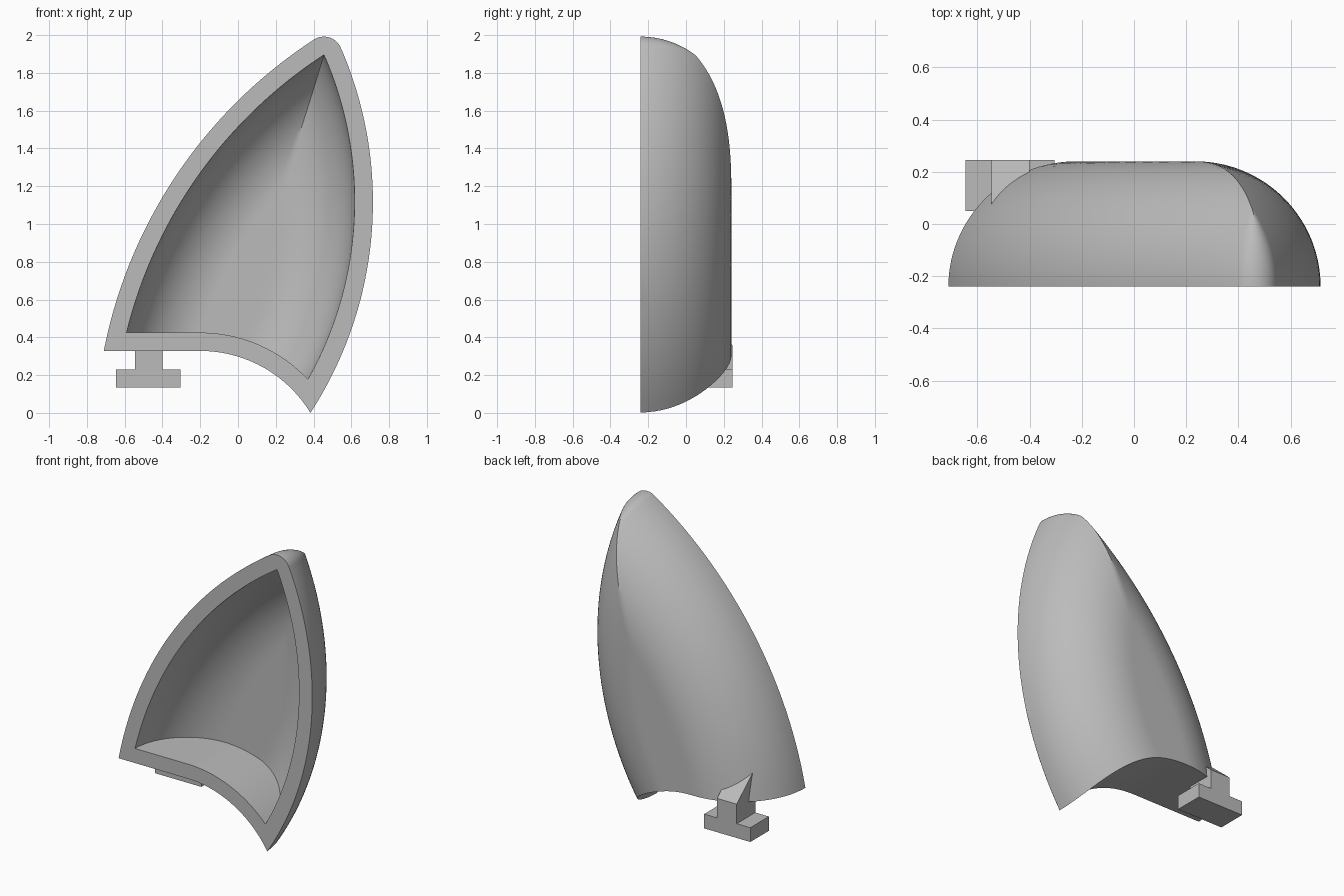
import bpy, bmesh, math
from mathutils import Vector as V

if "Cube" in bpy.data.objects:
    bpy.data.objects.remove(bpy.data.objects["Cube"])

grey = bpy.data.materials.new("plain_grey")
grey.use_nodes = True
grey.diffuse_color = (0.5, 0.5, 0.5, 1)
grey.node_tree.nodes["Principled BSDF"].inputs["Base Color"].default_value = (0.5, 0.5, 0.5, 1)

FRONT, DEPTH, WALL = -0.24, 0.48, 0.097
TIP = V((0.455, 1.895))          # sharp tip of the inner outline (x, z)
COLS, ROWS = 64, 56


def add_object(name, bm, smooth=False):
    bmesh.ops.remove_doubles(bm, verts=bm.verts, dist=1e-5)
    bmesh.ops.recalc_face_normals(bm, faces=bm.faces)
    mesh = bpy.data.meshes.new(name)
    bm.to_mesh(mesh)
    bm.free()
    mesh.materials.append(grey)
    ob = bpy.data.objects.new(name, mesh)
    bpy.context.collection.objects.link(ob)
    if smooth:
        bpy.ops.object.select_all(action="DESELECT")
        ob.select_set(True)
        bpy.context.view_layer.objects.active = ob
        bpy.ops.object.shade_smooth_by_angle(angle=math.radians(35))
    return ob


def circle(foot, radius, side):
    """Centre of the side arc that runs from foot to the tip."""
    along = (TIP - foot) / 2
    out = V((-along.y, along.x)).normalized() * side
    return (foot + TIP) / 2 - out * math.sqrt(radius ** 2 - along.length_squared)


LEFT_R, RIGHT_R = 2.45, 1.94
LEFT_C = circle(V((-0.59, 0.425)), LEFT_R, 1)
RIGHT_C = circle(V((0.37, 0.17)), RIGHT_R, -1)
N_LEFT, N_RIGHT = (TIP - LEFT_C).normalized(), (TIP - RIGHT_C).normalized()


def cross(a, b):
    return a.x * b.y - a.y * b.x


def dome_grid(off):
    """Rows of points on a domed shell whose outline is grown by off."""
    def arc(c, r, low, n, v):
        a0 = math.asin((low - c.y) / r)
        a1 = math.asin(n.y)
        if n.x < 0:
            a0, a1 = math.pi - a0, math.pi - a1
        a = a0 + (a1 - a0) * v
        return c + V((math.cos(a), math.sin(a))) * r

    base_z = 0.425 - off
    low_z = 0.17 - off * 1.7

    def left(v):
        return arc(LEFT_C, LEFT_R + off, base_z, N_LEFT, v)

    def right(v):
        return arc(RIGHT_C, RIGHT_R + off, low_z, N_RIGHT, v)

    def base(s):
        x = left(0).lerp(right(0), s).x
        r = 0.78 - off
        z = base_z if x < -0.2 else -0.355 + math.sqrt(r * r - (x + 0.2) ** 2)
        return V((x, z))

    def top(s):
        return TIP + N_LEFT.lerp(N_RIGHT, s).normalized() * off

    def point(s, v):
        p = left(v).lerp(right(v), s)
        p += (base(s) - left(0).lerp(right(0), s)) * (1 - v)
        return p + (top(s) - left(1).lerp(right(1), s)) * v

    def sides(p):
        return (LEFT_R + off - (p - LEFT_C).length,
                RIGHT_R + off - (p - RIGHT_C).length)

    def depth(p):
        d = min(sides(p))
        q = p - TIP
        if cross(N_LEFT, q) < 0 and cross(q, N_RIGHT) < 0:
            d = min(d, off - q.length)
        r = DEPTH - WALL + off
        d = min(max(d, 0), r)
        return FRONT + math.sqrt(r * r - (r - d) ** 2)

    grid = []
    for j in range(ROWS + 1):
        v = 1 - (1 - j / ROWS) ** 2
        lo, hi = 0.0, 1.0
        for _ in range(30):       # keep the ridge on the middle column
            m = (lo + hi) / 2
            a, b = sides(point(m, v))
            lo, hi = (m, hi) if a < b else (lo, m)
        m = min(max(m, 0.2), 0.8)
        row = []
        for i in range(COLS + 1):
            w = (1 - math.cos(math.pi * i / COLS)) / 2
            s = 2 * w * m if w < 0.5 else m + (2 * w - 1) * (1 - m)
            p = point(s, v)
            edge = i in (0, COLS) or j == ROWS
            row.append(V((p.x, FRONT if edge else depth(p), p.y)))
        grid.append(row)
    # Straight base wall running back to the front plane
    return [[V((p.x, FRONT, p.z)) for p in grid[0]]] + grid


# Hollow shell: outer dome, inner dome and flat front rim
bm = bmesh.new()
loops = []
for off in (WALL, 0.0):
    g = [[bm.verts.new(p) for p in row] for row in dome_grid(off)]
    for a, b in zip(g, g[1:]):
        for i in range(COLS):
            bm.faces.new((a[i], a[i + 1], b[i + 1], b[i]))
    loops.append(g[0] + [r[-1] for r in g[1:]] + g[-1][-2::-1] + [r[0] for r in g[-2:0:-1]])
outer, inner = loops
for i in range(len(outer)):
    k = (i + 1) % len(outer)
    bm.faces.new((outer[i], outer[k], inner[k], inner[i]))
add_object("ear_shell", bm, smooth=True)


def add_block(bm, x0, x1, y0, y1, z0, z1):
    """Box between two corners; z1 may be a function of y, y0 a pair for each x."""
    fronts = y0 if isinstance(y0, tuple) else (y0, y0)
    height = z1 if callable(z1) else lambda y: z1
    ring = [(x0, fronts[0]), (x1, fronts[1]), (x1, y1), (x0, y1)]
    low = [bm.verts.new((x, y, z0)) for x, y in ring]
    high = [bm.verts.new((x, y, height(y))) for x, y in ring]
    bm.faces.new(low)
    bm.faces.new(high)
    for i in range(4):
        k = (i + 1) % 4
        bm.faces.new((low[i], low[k], high[k], high[i]))


# Mounting tab: cross bar, and a stem with a sloped top that meets the shell
BACK = 0.245
bm = bmesh.new()
add_block(bm, -0.645, -0.305, 0.05, BACK, 0.135, 0.23)
add_object("tab_bar", bm)
bm = bmesh.new()
add_block(bm, -0.545, -0.4, 0.05, BACK, 0.23, 0.34)
add_object("tab_stem", bm)
bm = bmesh.new()
add_block(bm, -0.545, -0.4, (0.04, 0.14), BACK, 0.34, lambda y: 0.36 + (BACK - y) * 0.87)
add_object("tab_gusset", bm)
